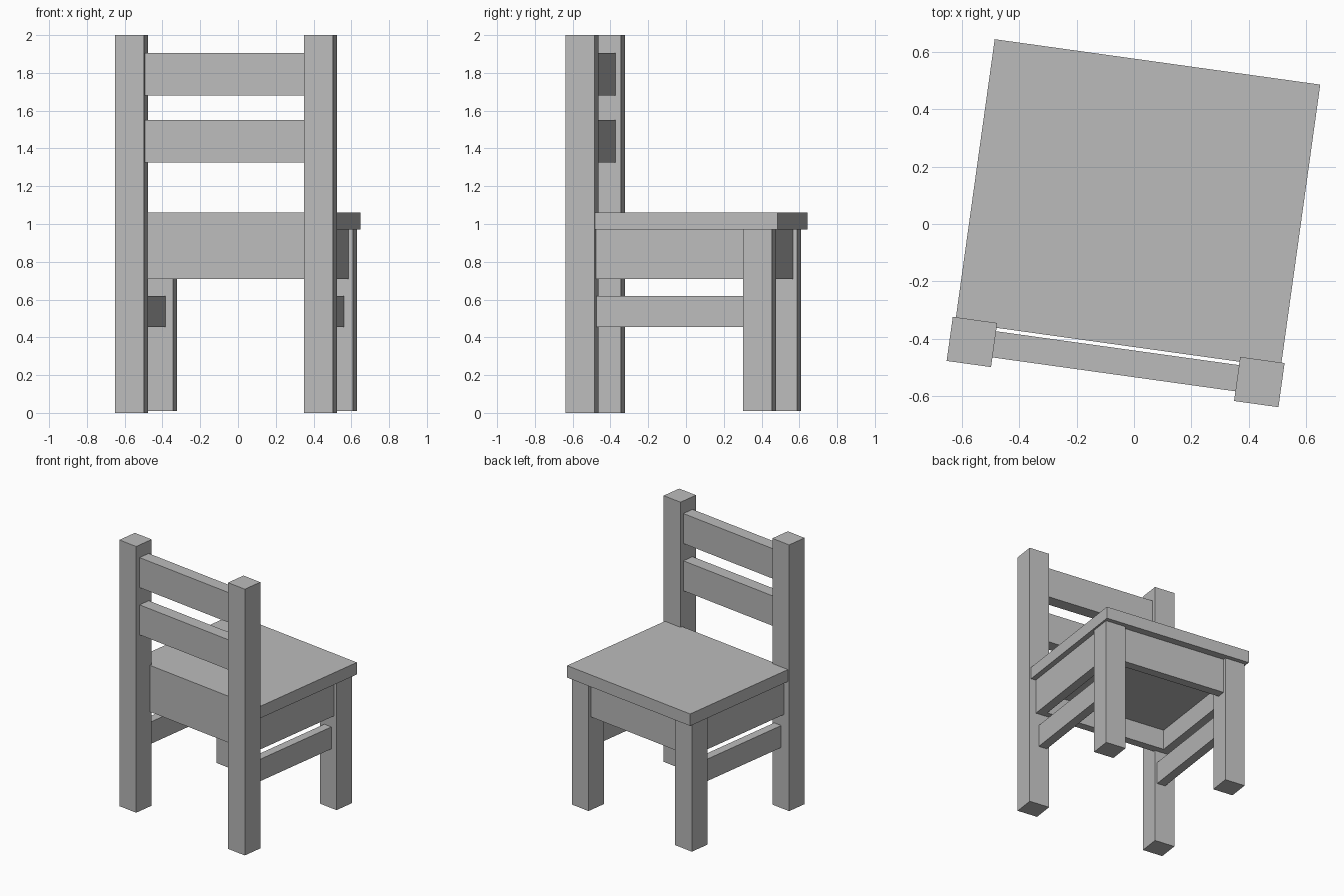
import bpy, bmesh, math
from mathutils import Matrix

if "Cube" in bpy.data.objects:
    bpy.data.objects.remove(bpy.data.objects["Cube"])

# The whole chair is turned slightly about the vertical axis
TURN = Matrix.Rotation(math.radians(-7.94), 4, 'Z') @ Matrix.Translation((0.003, 0, 0))

grey = bpy.data.materials.new("plain grey")
grey.diffuse_color = (0.5, 0.5, 0.5, 1)
grey.use_nodes = True
grey.node_tree.nodes["Principled BSDF"].inputs["Base Color"].default_value = grey.diffuse_color


def box(name, x, y, z):
    """Box from (min, max) ranges in the chair's own frame."""
    bm = bmesh.new()
    bmesh.ops.create_cube(bm, size=1)
    size = [r[1] - r[0] for r in (x, y, z)]
    mid = [(r[0] + r[1]) / 2 for r in (x, y, z)]
    bmesh.ops.scale(bm, vec=size, verts=bm.verts)
    mesh = bpy.data.meshes.new(name)
    bm.to_mesh(mesh)
    bm.free()
    mesh.materials.append(grey)
    ob = bpy.data.objects.new(name, mesh)
    ob.matrix_world = TURN @ Matrix.Translation(mid)
    bpy.context.collection.objects.link(ob)
    return ob


def pair(name, x, y, z):
    """The same box on the right and, mirrored, on the left."""
    box(name + "_right", x, y, z)
    box(name + "_left", (-x[1], -x[0]), y, z)


# Seat board
box("seat", (-0.572, 0.572), (-0.424, 0.570), (0.97, 1.06))

# Tall back posts and short legs
pair("back_post", (0.427, 0.583), (-0.562, -0.407), (0.0, 2.0))
pair("short_leg", (0.403, 0.558), (0.382, 0.538), (0.01, 0.97))

# Backrest slats
for i, z in enumerate([(1.325, 1.55), (1.68, 1.905)]):
    box(f"back_slat_{i + 1}", (-0.43, 0.43), (-0.528, -0.436), z)

# Apron boards under the seat
APRON_Z = (0.71, 0.97)
pair("side_apron", (0.469, 0.534), (-0.422, 0.40), APRON_Z)
box("rear_apron", (-0.469, 0.469), (-0.422, -0.362), APRON_Z)
box("far_apron", (-0.41, 0.41), (0.45, 0.515), APRON_Z)

# Panel filling the upper part of the apron frame
box("seat_support", (-0.469, 0.469), (-0.362, 0.45), (0.86, 0.97))

# Side stretchers between posts and short legs
pair("side_stretcher", (0.445, 0.510), (-0.41, 0.385), (0.455, 0.62))
